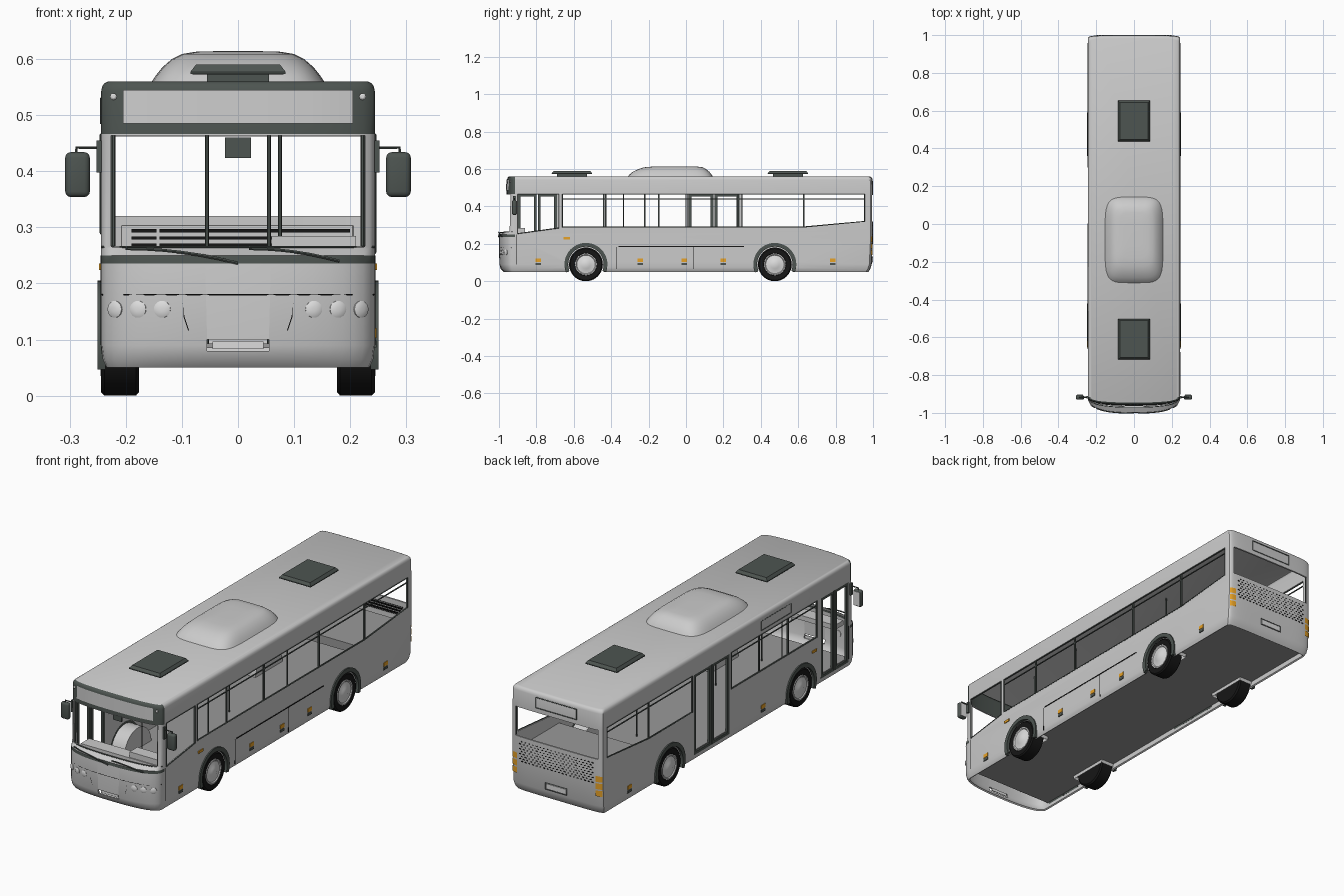
import bpy, bmesh, math

if "Cube" in bpy.data.objects:
    bpy.data.objects.remove(bpy.data.objects["Cube"])


def material(name, *rgb):
    m = bpy.data.materials.new(name)
    m.use_nodes = True
    m.diffuse_color = (*rgb, 1)
    m.node_tree.nodes["Principled BSDF"].inputs["Base Color"].default_value = (*rgb, 1)
    return m


BODY = material("light grey paint", .6, .6, .6)
FLOOR = material("mid grey floor", .32, .32, .32)
DARK = material("dark grey trim", .075, .09, .082)
BLACK = material("black rubber", .008, .008, .008)
ORANGE = material("amber lens", .8, .36, .02)
LAMP = material("pale lamp", .72, .72, .72)
SIDES = (("left", 1), ("right", -1))


def finish(name, bm, mats):
    bmesh.ops.recalc_face_normals(bm, faces=bm.faces)
    me = bpy.data.meshes.new(name)
    bm.to_mesh(me)
    bm.free()
    ob = bpy.data.objects.new(name, me)
    bpy.context.collection.objects.link(ob)
    for m in mats:
        me.materials.append(m)
    smooth(me)
    return ob


def smooth(me):
    me.shade_smooth()
    me.set_sharp_from_angle(angle=math.radians(30))


def loft(name, rings, mats, caps=(True, True), closed=True, rule=None):
    bm = bmesh.new()
    rows = [[bm.verts.new(p) for p in r] for r in rings]
    n = len(rows[0])
    for a, b in zip(rows, rows[1:]):
        for i in range(n if closed else n - 1):
            j = (i + 1) % n
            bm.faces.new((a[i], a[j], b[j], b[i]))
    for use, row in zip(caps, (rows[0], rows[-1])):
        if use:
            bm.faces.new(row)
    if rule:
        for f in bm.faces:
            f.material_index = rule(f.calc_center_median())
    return finish(name, bm, mats)


def prisms(name, items, mats):
    """Extruded outlines: (axis, outline, start, end)."""
    bm = bmesh.new()
    for axis, poly, a, b in items:
        place = (lambda d, p: (d, p[0], p[1])) if axis == "x" else (lambda d, p: (p[0], d, p[1]))
        va, vb = ([bm.verts.new(place(d, p)) for p in poly] for d in (a, b))
        bm.faces.new(va)
        bm.faces.new(vb[::-1])
        for i in range(len(poly)):
            j = (i + 1) % len(poly)
            bm.faces.new((va[i], vb[i], vb[j], va[j]))
    return finish(name, bm, mats)


def rect(a0, a1, b0, b1):
    return [(a0, b0), (a1, b0), (a1, b1), (a0, b1)]


def boxes(name, mat, *spans):
    return prisms(name, [("x", rect(y0, y1, z0, z1), x0, x1) for x0, x1, y0, y1, z0, z1 in spans], [mat])


def bake(ob):
    dg = bpy.context.evaluated_depsgraph_get()
    me = bpy.data.meshes.new_from_object(ob.evaluated_get(dg))
    new = bpy.data.objects.new("baked", me)
    bpy.context.collection.objects.link(new)
    name = ob.name
    bpy.data.objects.remove(ob)
    new.name = name
    smooth(me)


def tube(name, mat, pts, r, cyclic=False):
    cu = bpy.data.curves.new(name, "CURVE")
    cu.dimensions = "3D"
    cu.bevel_depth, cu.bevel_resolution = r, 1
    cu.use_fill_caps = True
    sp = cu.splines.new("POLY")
    sp.points.add(len(pts) - 1)
    for q, p in zip(sp.points, pts):
        q.co = (*p, 1)
    sp.use_cyclic_u = cyclic
    cu.materials.append(mat)
    ob = bpy.data.objects.new(name, cu)
    bpy.context.collection.objects.link(ob)
    bake(ob)


def lathe(name, mat, profile, axis="x", n=32):
    def point(d, r, t):
        c, s = r * math.cos(t), r * math.sin(t)
        return (d, c, s) if axis == "x" else (c, d, s)
    return loft(name, [[point(d, r, math.tau * i / n) for i in range(n)] for d, r in profile], [mat])


def arc(r, cy, a0, a1, n=24):
    return [(cy + r * math.cos(math.radians(a0 + (a1 - a0) * i / n)),
             .09 + r * math.sin(math.radians(a0 + (a1 - a0) * i / n))) for i in range(n + 1)]


# Body shell: plan outlines with bowed ends, stacked upwards
def outline(z, w, front, rear, yf=-.915, n=20):
    def bow(p, i):
        t = math.pi * i / n - math.pi / 2
        s, c = math.sin(t), max(math.cos(t), 0)
        return math.copysign(abs(s) ** (2 / p), s) * w, c ** (2 / p)
    pts = []
    for i in range(n + 1):
        x, d = bow(2.6, i)
        pts.append((x, yf + (front - yf) * d, z))
    for i in range(n, -1, -1):
        x, d = bow(5, i)
        pts.append((x, rear - .025 * (1 - d), z))
    return pts


def bulge(x, p):
    return (1 - abs(x / .244) ** p) ** (1 / p)


def front_y(x, gap=.002, depth=.083):
    return -.915 - depth * bulge(x, 2.6) - gap


def rear_y(x):
    return .975 + .025 * bulge(x, 5)


levels = [(.05, .234, -.975, .975), (.065, .241, -.99, .985), (.09, .244, -.998, .993),
          (.236, .244, -1, 1), (.25, .244, -.998, 1), (.264, .244, -.97, 1),
          (.466, .244, -.96, 1), (.542, .244, -.957, .998), (.551, .242, -.955, .995),
          (.557, .238, -.951, .99), (.56, .232, -.945, .983)]
body = loft("body_shell", [outline(*lv) for lv in levels], [BODY, DARK], (False, True),
            rule=lambda c: int(c.y < -.914 and (.236 < c.z < .25 or .466 < c.z < .5595)))
shell = body.modifiers.new("thickness", "SOLIDIFY")
shell.thickness, shell.offset = .008, -1

# Openings for windows, doors and wheels
AXLES = (("front", -.535), ("rear", .475))
rear_glass = [(.3, .29), (.63, .29), (.955, .32), (.955, .465), (.3, .465)]
long_glass = [(-.66, .29)] + rear_glass[1:4] + [(-.66, .465)]
cab_glass = [(-.9, .255), (-.68, .285), (-.68, .465), (-.9, .465)]
mid_glass = rect(-.66, .0, .29, .465)
doors = {"middle": rect(.015, .285, .075, .465), "front": rect(-.9, -.69, .075, .465)}
left, right = [long_glass, cab_glass], [rear_glass, mid_glass]
holes = [("x", p, .2, .3) for p in left] + [("x", p, -.3, -.2) for p in right + list(doors.values())]
holes += [("y", rect(-.226, .226, .266, .464), -1.1, -.905),
          ("y", rect(-.222, .222, .32, .462), .96, 1.1),
          ("y", rect(-.055, .055, .08, .1), -1.1, -.985)]
arches = [("x", arc(.102, cy, 0, 360, 40)[:-1], s * .165, s * .3) for _, cy in AXLES for _, s in SIDES]
floor = boxes("floor", FLOOR, (-.237, .237, -.91, .965, .085, .093))
for ob, cuts in ((body, holes + arches), (floor, arches)):
    cutter = prisms("cutter", cuts, [])
    cutter.hide_render = True
    mod = ob.modifiers.new("cut", "BOOLEAN")
    mod.operation, mod.solver, mod.object = "DIFFERENCE", "EXACT", cutter
    bake(ob)
    bpy.data.objects.remove(cutter)

# Window frames, posts and rails
for side, s, panes in (("left", 1, left), ("right", -1, right)):
    for p in panes:
        tube(side + "_window_frame", DARK, [(s * .243, y, z) for y, z in p], .0035, True)
for s, posts in ((1, (-.43, -.145, .28, .63)), (-1, (-.44, -.22, .63))):
    boxes("window_posts", DARK, *[(s * .236, s * .243, y - .004, y + .004, .29, .465) for y in posts])
boxes("window_rails", DARK, (.237, .242, -.66, .955, .438, .442), (-.242, -.237, -.66, 0, .438, .442),
      (-.242, -.237, .3, .955, .438, .442))
for side, s in SIDES:
    tube(side + "_windscreen_pillar", DARK, [(s * .222, -.935, .262), (s * .222, -.93, .468)], .004)
    tube(side + "_rear_window_edge", DARK, [(s * .222, .988, .32), (s * .222, .988, .462)], .003)

# Double-leaf doors
for name, p in doors.items():
    y0, y1 = p[0][0], p[1][0]
    mid = (y0 + y1) / 2
    for a, b in ((y0, mid - .003), (mid + .003, y1)):
        boxes(name + "_door_leaf", DARK, (-.244, -.234, a, a + .015, .075, .465),
              (-.244, -.234, b - .015, b, .075, .465), (-.244, -.234, a + .015, b - .015, .075, .088),
              (-.244, -.234, a + .015, b - .015, .452, .465))

# Wheels, arches and liners
for end, cy in AXLES:
    for side, s in SIDES:
        tag = f"{end}_{side}_"
        tyre = lathe(tag + "tyre", BLACK, [(s * d, r) for d, r in
                     ((0, .05), (0, .083), (.006, .09), (.062, .09), (.068, .084), (.066, .06), (.056, .058))], n=40)
        hub = lathe(tag + "hub", LAMP, [(s * d, r) for d, r in
                    ((.05, .0585), (.068, .0585), (.069, .053), (.065, .049), (.069, .024), (.072, .018))])
        tyre.location = hub.location = (s * .176, cy, .09)
        trim = arc(.095, cy, -22, 202) + arc(.115, cy, 202, -20)
        prisms(tag + "arch_trim", [("x", trim, s * .236, s * .25)], [DARK])
        half = arc(.104, cy, -12, 192)
        loft(tag + "arch_liner", [[(s * x, y, z) for y, z in half] for x in (.165, .238)],
             [BODY], (True, False), False)


# Roof unit and hatches
def rounded(z, w, l, cy, n=40):
    t = [math.tau * i / n for i in range(n)]
    f = lambda v: math.copysign(abs(v) ** .4, v)
    return [(w * f(math.cos(a)), cy + l * f(math.sin(a)), z) for a in t]


loft("roof_air_unit", [rounded(*r) for r in ((.556, .156, .23, -.085), (.57, .147, .22, -.083),
     (.585, .135, .205, -.08), (.6, .118, .18, -.074), (.609, .1, .158, -.067), (.613, .075, .12, -.06),
     (.614, .04, .06, -.055))], [BODY])
for end, cy in (("front", -.61), ("rear", .545)):
    loft(end + "_roof_hatch", [[(x, cy + y, z) for x, y in ((-w, -l), (w, -l), (w, l), (-w, l))]
         for z, w, l in ((.557, .055, .08), (.572, .055, .08), (.573, .085, .108), (.577, .085, .108),
                         (.59, .075, .098))], [DARK])

# Destination sign, header lamps and headlamps
signx = [-.205 + .41 * i / 12 for i in range(13)]
loft("front_sign", [[(x, front_y(x, .003, d), z) for x in signx] for z, d in ((.485, .0445), (.545, .042))],
     [BODY], (False, False), False)
for side, s in SIDES:
    lamp = lathe(side + "_header_lamp", LAMP, [(0, .006), (-.004, .006), (-.006, .003)], "y", 12)
    lamp.location = (s * .222, front_y(s * .222, 0, .043), .533)
    for x in (.135, .178, .219):
        lamp = lathe(side + "_headlamp", LAMP, [(.01, .015), (-.002, .015), (-.004, .011), (-.005, .004)], "y", 20)
        lamp.location = (s * x, front_y(x, 0), .154)
        lamp.rotation_euler.z = s * math.atan((front_y(x + .005) - front_y(x - .005)) / .01)

# Mirrors and front seams
for side, s in SIDES:
    m = boxes(side + "_mirror", DARK, (s * .264, s * .308, -.93, -.905, .354, .434))
    bev = m.modifiers.new("round", "BEVEL")
    bev.width, bev.segments = .01, 3
    bake(m)
    boxes(side + "_mirror_glass", LAMP, (s * .269, s * .303, -.906, -.903, .36, .428))
    boxes(side + "_mirror_mount", DARK, (s * .243, s * .252, -.925, -.91, .398, .455))
    tube(side + "_mirror_arm", DARK, [(s * .248, -.917, .442), (s * .288, -.917, .442), (s * .288, -.917, .43)], .003)
    tube(side + "_panel_seam", BLACK, [(s * x, front_y(x, 0), z) for x, z in ((.1, .18), (.096, .14), (.088, .116))], .001)
    tube(side + "_corner_seam", BLACK, [(s * .2435, -.905, z) for z in (.09, .25)], .0015)
tube("front_seam", BLACK, [(x * 1.18, front_y(x * 1.18, 0), .18) for x in signx], .0018)
tube("windscreen_sill", DARK, [(x * 1.18, front_y(x * 1.18, 0, .055), .265) for x in signx], .0025)
boxes("number_plate", LAMP, (-.045, .045, -.988, -.984, .083, .097))
for x0, x1, z1 in ((-.2, 0, .236), (.02, .18, .24)):
    xs = [x0 + (x1 - x0) * i / 6 for i in range(7)]
    tube("wiper", DARK, [(x, front_y(x, .003), .262 + (z1 - .262) * (i / 6) ** 2) for i, x in enumerate(xs)], .003)

# Interior: dashboard, rear deck, poles, cab mirror
boxes("dashboard", BODY, (-.2, .215, -.925, -.86, .235, .258), (.06, .21, -.92, -.86, .258, .285))
boxes("rear_deck", FLOOR, (-.235, .235, .64, .97, .2, .24))
boxes("rear_slats", BLACK, *[(a, b, .972, .978, z, z + .006) for z in (.265, .278, .291)
                             for a, b in ((-.19, -.145), (-.14, .2))])
tube("rear_slat_frame", BLACK, [(x, .975, z) for x, z in rect(-.207, .205, .261, .303)], .001, True)
boxes("cab_mirror", DARK, (-.023, .023, -.93, -.92, .424, .46))
for x, y in ((-.055, -.66), (.055, -.66), (.075, -.335), (-.055, .01), (.055, .3)):
    tube("grab_pole", DARK, [(x, y, .09), (x, y, .552)], .0035)

# Side markers, tail lamps and seams
for side, s, ys in (("left", 1, (-.79, -.245, -.01, .2, .785)), ("right", -1, (-.245, .785))):
    boxes(side + "_markers", ORANGE, *[(s * .24, s * .247, y - .015, y + .015, .103, .121) for y in ys],
          (s * .24, s * .248, -.655, -.62, .224, .236))
    boxes(side + "_reflectors", DARK, *[(s * .24, s * .247, y - .015, y + .015, .086, .098) for y in ys])
    for z in (.14, .175, .21):
        loft(side + "_tail_lamp", [[(s * (.212 + i * .005), rear_y(.212 + i * .005) + .001, h) for i in range(7)]
             for h in (z, z + .028)], [ORANGE], (False, False), False)
boxes("skirt_seams", BLACK, (.24, .2455, -.36, .31, .183, .188), (.24, .245, -.372, -.369, .065, .183),
      (.24, .245, .039, .042, .065, .183))
tube("side_sign_frame", DARK, [(-.244, y, z) for y, z in rect(-.46, -.23, .485, .53)], .002, True)

# Rear sign, vent holes and plate
tube("rear_sign_frame", DARK, [(x, .998, z) for x, z in rect(-.11, .11, .485, .535)], .003, True)
boxes("rear_vent_holes", BLACK, *[(x - .004, x + .004, .995, 1.0005, z, z + .004)
      for r in range(9) for z in [.2 + r * .012] for i in range(20)
      for x in [-.19 + i * .02 + (r % 2) * .01 - .005]])
boxes("rear_plate", LAMP, (-.055, .055, .985, 1, .105, .13))
tube("rear_plate_frame", DARK, [(x, .999, z) for x, z in rect(-.058, .058, .102, .133)], .0015, True)
